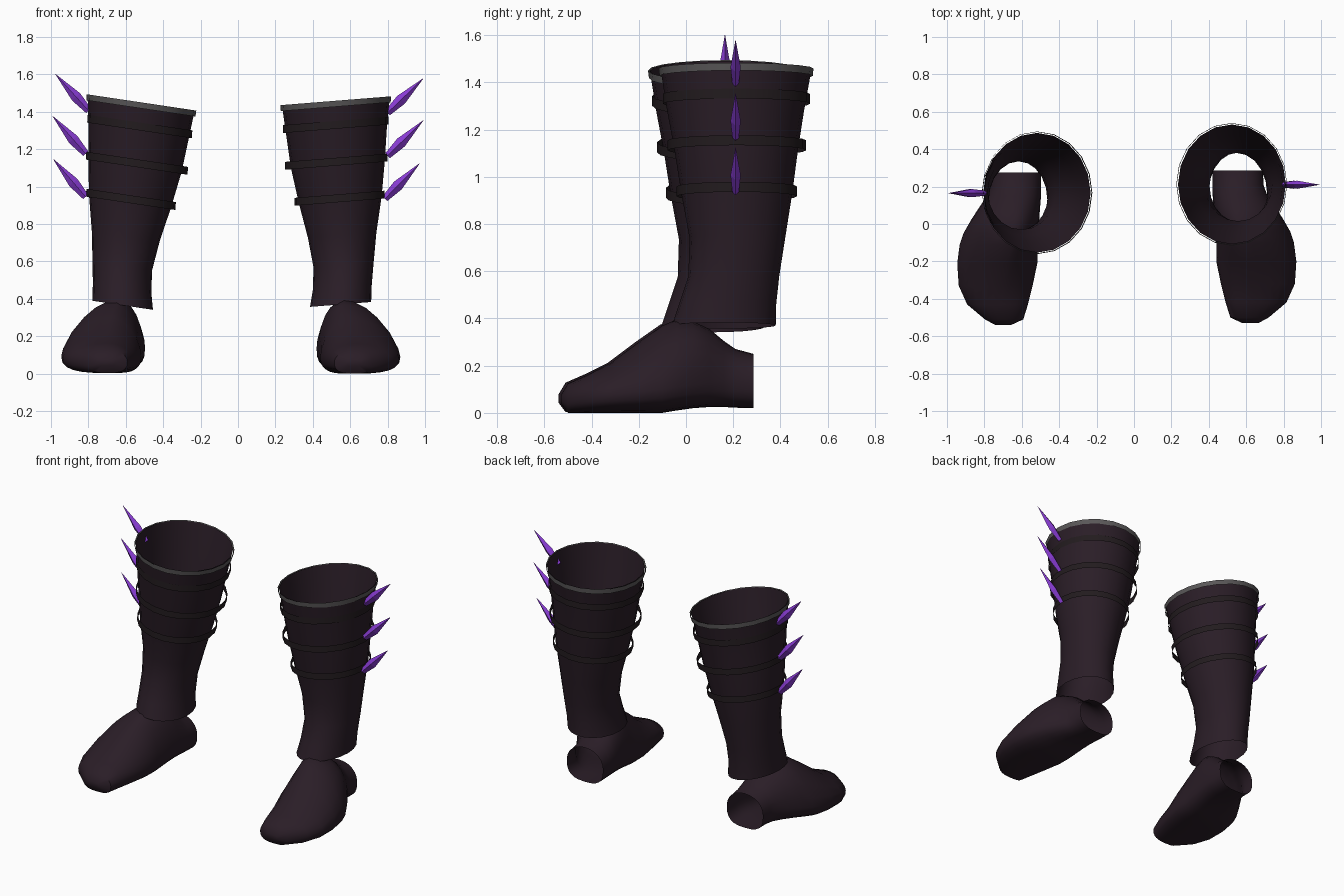
import bpy, bmesh, math
from mathutils import Matrix, Vector

if "Cube" in bpy.data.objects:
    bpy.data.objects.remove(bpy.data.objects["Cube"])


def material(name, rgb):
    m = bpy.data.materials.new(name)
    m.diffuse_color = (*rgb, 1)
    m.use_nodes = True
    m.node_tree.nodes["Principled BSDF"].inputs["Base Color"].default_value = m.diffuse_color
    return m


LEATHER = material("dark plum leather", (0.023, 0.0125, 0.020))
STRAP = material("black strap", (0.016, 0.011, 0.013))
RIM = material("grey rim", (0.10, 0.095, 0.097))
CRYSTAL = material("purple crystal", (0.25, 0.045, 0.66))
TILT = 0.08  # cuff and straps rise towards the outer side


def loft(name, rings, mat, place, cap_start=False, cap_end=False, smooth=True):
    bm = bmesh.new()
    loops = [[bm.verts.new(place @ Vector(p)) for p in r] for r in rings]
    n = len(loops[0])
    for a, b in zip(loops, loops[1:]):
        for i in range(n):
            j = (i + 1) % n
            bm.faces.new((a[i], a[j], b[j], b[i]))
    if cap_start:
        bm.faces.new(loops[0])
    if cap_end:
        bm.faces.new(loops[-1])
    bmesh.ops.recalc_face_normals(bm, faces=bm.faces)
    me = bpy.data.meshes.new(name)
    bm.to_mesh(me)
    bm.free()
    me.materials.append(mat)
    ob = bpy.data.objects.new(name, me)
    bpy.context.collection.objects.link(ob)
    if smooth:
        bpy.ops.object.select_all(action='DESELECT')
        ob.select_set(True)
        bpy.context.view_layer.objects.active = ob
        bpy.ops.object.shade_smooth_by_angle(angle=math.radians(40))
    return ob


def oval(z, x0, x1, y0, y1, n=20):
    """Tilted oval ring given by its extents."""
    cx, cy, rx, ry = (x0 + x1) / 2, (y0 + y1) / 2, (x1 - x0) / 2, (y1 - y0) / 2
    pts = []
    for i in range(n):
        t = 2 * math.pi * i / n
        x = rx * math.cos(t)
        pts.append((cx + x, cy + ry * math.sin(t), z + TILT * x))
    return pts


def foot_ring(y, x0, apex, x1, zb, zm, zt, n=24):
    """Foot section: peaked instep, rounder ankle, flattened sole."""
    peak = 2.1 if y > 0 or zt - zm < 0.12 else 1.7
    pts = []
    for i in range(n):
        t = 2 * math.pi * i / n
        c, s = math.cos(t), math.sin(t)
        e = 2 / (peak if s > 0 else 2.8)
        u = math.copysign(abs(c) ** e, c)
        v = math.copysign(abs(s) ** e, s)
        pts.append((apex + u * (x1 - apex if u > 0 else apex - x0), y,
                    zm + v * (zt - zm if v > 0 else zm - zb)))
    return pts


# z, x min, x max, y min, y max
SHAFT = [(1.457, .235, .812, -.108, .532), (1.28, .26, .795, -.08, .50),
         (1.12, .283, .785, -.05, .475), (.93, .325, .768, -.02, .45),
         (.74, .374, .74, .015, .42), (.58, .404, .725, .01, .395),
         (.46, .40, .715, -.03, .382), (.37, .385, .712, -.06, .38)]
STRAPS = [(1.33, .240, .804, -.098, .525), (1.133, .250, .798, -.078, .509),
          (.938, .302, .784, -.04, .470)]
# y, x min, ridge x, x max, sole z, widest z, ridge z
FOOT = [(-.53, .58, .62, .665, .04, .06, .075), (-.50, .515, .62, .72, 0, .06, .125),
        (-.42, .49, .63, .815, 0, .07, .16), (-.32, .465, .62, .86, 0, .08, .21),
        (-.20, .44, .60, .868, 0, .09, .30), (-.10, .44, .575, .855, 0, .10, .37),
        (-.04, .435, .565, .835, .01, .11, .395), (.03, .43, .56, .795, .02, .12, .387),
        (.10, .425, .56, .75, .025, .13, .355), (.16, .42, .555, .71, .025, .135, .305),
        (.21, .42, .555, .692, .022, .135, .27), (.285, .42, .555, .69, .02, .135, .25)]
SPIKES = [((.80, .21, 1.395), (.99, .21, 1.578)), ((.80, .21, 1.165), (.99, .21, 1.353)),
          ((.785, .21, .935), (.97, .21, 1.123))]


def spike_rings(base, tip):
    a, b = Vector(base), Vector(tip)
    d = (b - a).normalized()
    side = Vector((0, 1, 0))
    up = d.cross(side)
    rings = []
    for f, r in ((0, .018), (.38, .029), (1, .001)):
        c = a.lerp(b, f)
        rings.append([c + side * r * .75 * math.cos(k * math.pi / 2)
                      + up * r * math.sin(k * math.pi / 2) for k in range(4)])
    return rings


def boot(side, leg, foot):
    # shaft and foot, both open shells
    loft(side + "_boot_shaft", [oval(*s) for s in SHAFT], LEATHER, leg)
    loft(side + "_boot_foot", [foot_ring(*s) for s in FOOT], LEATHER, foot, cap_start=True)
    # grey cuff rim
    loft(side + "_cuff_rim", [oval(1.459, .226, .819, -.116, .540),
                              oval(1.427, .229, .816, -.112, .537)], RIM, leg)
    # three loose straps
    for k, (z, *ext) in enumerate(STRAPS):
        loft(f"{side}_strap_{k + 1}", [oval(z + .021, *ext), oval(z - .021, *ext)], STRAP, leg)
    # three crystal spikes on the outer side
    for k, (a, b) in enumerate(SPIKES):
        loft(f"{side}_spike_{k + 1}", spike_rings(a, b), CRYSTAL, leg, True, True, False)


# right boot as drawn, left boot mirrored with its leg leaning
boot("right", Matrix(), Matrix())
mirror = Matrix.Scale(-1, 4, (1, 0, 0))
pivot = Vector((-.52, 0, 1.45))
lean = (Matrix.Translation(pivot + Vector((.005, -.045, -.009)))
        @ Matrix.Rotation(math.radians(3.9), 4, 'Y') @ Matrix.Translation(-pivot))
boot("left", lean @ mirror, Matrix.Translation((-.077, -.01, .003)) @ mirror)
